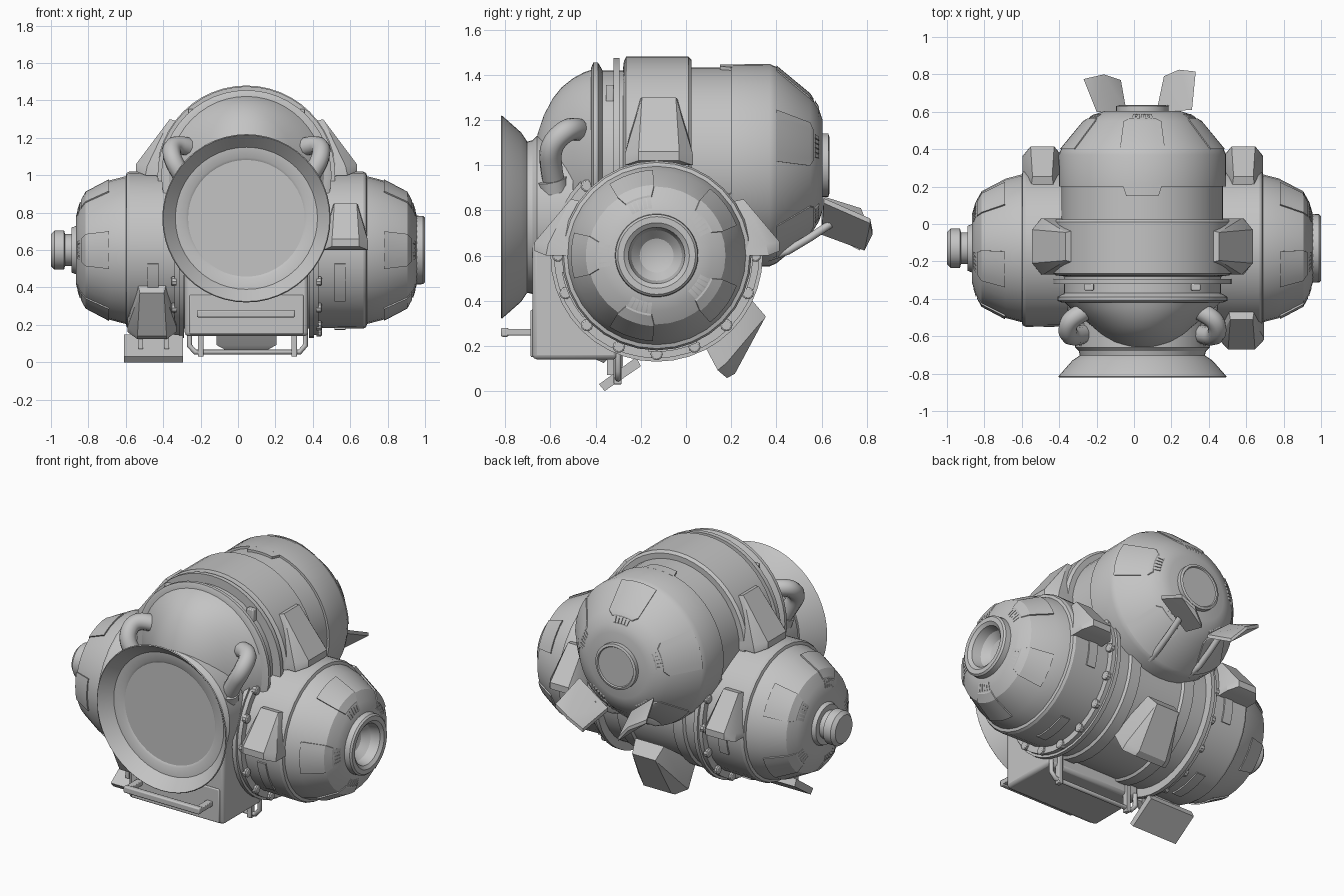
import bpy, bmesh, math
from mathutils import Vector

if "Cube" in bpy.data.objects:
    bpy.data.objects.remove(bpy.data.objects["Cube"])

grey = bpy.data.materials.new("hull_grey")
grey.diffuse_color = (0.55, 0.55, 0.55, 1)
grey.use_nodes = True
grey.node_tree.nodes["Principled BSDF"].inputs["Base Color"].default_value = grey.diffuse_color

MAIN = ('Y', 0.045, 1.0)    # long hull axis: centre x, z
POD = ('X', -0.13, 0.6)     # cross hull axis: centre y, z
PORT = ('Y', 0.045, 0.77)   # porthole axis


def finish(bm, name, bevel=0.0):
    bmesh.ops.recalc_face_normals(bm, faces=bm.faces)
    me = bpy.data.meshes.new(name)
    bm.to_mesh(me)
    bm.free()
    me.materials.append(grey)
    ob = bpy.data.objects.new(name, me)
    bpy.context.collection.objects.link(ob)
    if bevel:
        m = ob.modifiers.new("edge", 'BEVEL')
        m.width, m.segments = bevel, 2
    return ob


def place(axis, a, u, v, ang):
    """a along the axis, u radial, v tangential, turned by ang."""
    c, s = math.cos(ang), math.sin(ang)
    p, q = axis[1] + u * c - v * s, axis[2] + u * s + v * c
    return Vector((a, p, q)) if axis[0] == 'X' else Vector((p, a, q))


def lathe(name, axis, prof, n=40):
    bm = bmesh.new()
    rings = []
    for a, r in prof:
        if r < 1e-4:
            rings.append([bm.verts.new(place(axis, a, 0, 0, 0))])
        else:
            rings.append([bm.verts.new(place(axis, a, r, 0, math.tau * i / n)) for i in range(n)])
    for A, B in zip(rings, rings[1:]):
        for i in range(n):
            j = (i + 1) % n
            f = [A[0]] if len(A) == 1 else [A[i], A[j]]
            f += [B[0]] if len(B) == 1 else [B[j], B[i]]
            bm.faces.new(f)
    return finish(bm, name)


def plate(name, axis, prof, ang, half, lift=0.008, n=6):
    """Thin raised sector following a profile; half = half width per row."""
    bm = bmesh.new()
    grid = []
    for d in (-0.01, lift):
        grid.append([[bm.verts.new(place(axis, a, r + d, 0, ang + (2 * i / n - 1) * h / r))
                      for i in range(n + 1)] for (a, r), h in zip(prof, half)])
    lo, hi = grid
    for G in grid:
        for A, B in zip(G, G[1:]):
            for i in range(n):
                bm.faces.new((A[i], A[i + 1], B[i + 1], B[i]))
    for k in (0, -1):
        for i in range(n):
            bm.faces.new((lo[k][i], lo[k][i + 1], hi[k][i + 1], hi[k][i]))
        for i in range(len(prof) - 1):
            bm.faces.new((lo[i][k], lo[i + 1][k], hi[i + 1][k], hi[i][k]))
    return finish(bm, name)


def hull(name, pts, bevel=0.0):
    bm = bmesh.new()
    for p in pts:
        bm.verts.new(p)
    res = bmesh.ops.convex_hull(bm, input=bm.verts)
    junk = [v for v in res["geom_interior"] if isinstance(v, bmesh.types.BMVert)]
    bmesh.ops.delete(bm, geom=junk, context='VERTS')
    bmesh.ops.dissolve_limit(bm, angle_limit=0.01, verts=bm.verts, edges=bm.edges)
    return finish(bm, name, bevel)


def box(name, lo, hi, bevel=0.0):
    return hull(name, [(x, y, z) for x in (lo[0], hi[0]) for y in (lo[1], hi[1])
                       for z in (lo[2], hi[2])], bevel)


def wedge(name, axis, a, R, deg, s, w=0.12, tip=0.27, drop=.05):
    """Buttress: tall at one end, running out along the hull."""
    shape = [(R + .11, .02, .6), (R + .11, .06, .6), (R + .06, 0, 1), (R + .05, .05, 1),
             (R - .1, 0, 1), (R - drop, tip, .5), (R - .14, tip - .02, .62)]
    hull(name, [place(axis, a + k * w * f, u, s * v, math.radians(deg))
                for u, v, f in shape for k in (-1, 1)])


def tube(name, pts, r, kind='NURBS'):
    cu = bpy.data.curves.new(name, 'CURVE')
    cu.dimensions = '3D'
    cu.bevel_depth, cu.bevel_resolution, cu.use_fill_caps = r, 3, True
    sp = cu.splines.new(kind)
    sp.points.add(len(pts) - 1)
    for p, c in zip(sp.points, pts):
        p.co = (*c, 1)
    if kind == 'NURBS':
        sp.use_endpoint_u, sp.order_u, sp.resolution_u = True, 3, 8
    cu.materials.append(grey)
    ob = bpy.data.objects.new(name, cu)
    bpy.context.collection.objects.link(ob)


# Long hull with its bands, tapered rear cap and end disc
lathe("main_hull", MAIN, [(-.42, 0), (-.42, .43), (-.41, .455), (-.39, .455), (-.375, .43),
      (-.37, .42), (-.28, .42), (-.275, .46), (-.265, .48), (.01, .48), (.025, .465),
      (.025, .432), (.2, .432), (.2, .446), (.37, .448), (.40, .435), (.55, .31),
      (.588, .25), (.605, .2), (.605, 0)], 48)
lathe("main_ring", MAIN, [(-.322, .4), (-.322, .475), (-.295, .475), (-.295, .4)], 48)
lathe("rear_disc", MAIN, [(.6, .14), (.63, .14), (.635, .125), (.628, .12), (.628, 0)])
for k in range(3):
    plate("band_tab", MAIN, [(.15, .434), (.21, .434)], math.radians(90 + 120 * k), (.085, .105), .012)
for k in range(5):
    t = math.radians(90 + 72 * k)
    plate("rear_panel", MAIN, [(.40, .434), (.55, .31), (.565, .286)], t, (.12, .10, .07))
    for i in range(-2, 3):
        plate("rear_tooth", MAIN, [(.57, .279), (.588, .25)], t + i * .08, (.008, .008), .01, 1)

# Front dome, narrowing sideways towards its nose
dome = lathe("front_dome", MAIN, [(-.41, .425), (-.45, .412), (-.5, .385), (-.55, .345), (-.59, .295),
             (-.63, .22), (-.655, .145), (-.668, .09), (-.67, 0)], 48)
for v in dome.data.vertices:
    v.co.x = MAIN[1] + (v.co.x - MAIN[1]) * (1 - .25 * min(1, (-.41 - v.co.y) / .15))
for x in (-.24, .33):
    box("ring_clip", (x - .025, -.355, 1.28), (x + .025, -.32, 1.355), .005)

# Cross hull and two end pods
lathe("cross_drum", POD, [(-.34, 0), (-.34, .42), (-.2, .42), (-.19, .435), (-.12, .435), (-.11, .42),
      (.19, .42), (.2, .435), (.27, .435), (.28, .42), (.42, .42), (.42, 0)], 40)
for side, s in (("left", -1), ("right", 1)):
    X = lambda d: .045 + s * d
    cap = [(.645, .395), (.73, .373), (.86, .305), (.893, .245), (.912, .18)]
    end = [(X(.912), 0)] if s < 0 else [(X(.912), .15)]
    lathe(side + "_pod", POD, [(X(.3), 0), (X(.3), .415), (X(.625), .42), (X(.64), .412)]
          + [(X(d), r) for d, r in cap] + end, 32)
    lathe(side + "_flange", POD, [(X(.335), .4), (X(.335), .47), (X(.36), .47), (X(.36), .455),
          (X(.385), .455), (X(.385), .4)], 40)
    for k in range(16):
        c = place(POD, 0, .437, 0, math.tau * k / 16)
        lathe("flange_bolt", ('X', c.y, c.z), [(X(.375), .027), (X(.398), .027), (X(.403), .02),
              (X(.403), 0)], 10)
    for k in range(5):
        t = math.radians(180 + 72 * k)
        plate(side + "_panel", POD, [(X(.735), .371), (X(.86), .305), (X(.885), .26)], t, (.1, .085, .06))
        for i in range(-2, 3):
            plate(side + "_tooth", POD, [(X(.89), .25), (X(.903), .21)], t + i * .09,
                  (.008, .008), .01, 1)
    for k in range(3):
        plate("pod_strip", POD, [(X(.47), .418), (X(.53), .418)], math.radians(205 + 75 * k), (.11, .11))

# Right end socket and left end plug
lathe("right_socket", POD, [(.945, .185), (.99, .182), (1.0, .172), (1.0, .145), (.985, .125),
      (.93, .112), (.89, .075), (.865, 0)])
lathe("left_plug", POD, [(-.865, .13), (-.89, .12), (-.89, .085), (-.925, .085), (-.93, .105),
      (-.98, .105), (-1.0, .085), (-1.0, 0)])

# Buttresses on the hulls
wedge("upper_buttress_right", MAIN, -.12, .48, 0, 1, .15, .30, .07)
wedge("upper_buttress_left", MAIN, -.12, .48, 180, -1, .15, .30, .07)
wedge("front_buttress", POD, .575, .43, 180, -1, .12, .25)
wedge("rear_buttress_right", POD, .585, .435, 0, 1, .105, .25)
wedge("rear_buttress_left", POD, -.49, .435, 0, 1, .105, .25)
wedge("lower_buttress_left", POD, -.46, .42, 246, -1, .13)
wedge("belly_buttress", POD, .045, .515, -62, 1, .16, .30)

# Tilted foot plate
hull("foot_plate", [(x, y, z) for x in (-.61, -.295) for y, z in
                    ((-.385, .03), (-.36, 0), (-.2, .11), (-.22, .15))])
for x in (-.52, -.38):
    box("foot_hinge", (x - .012, -.35, .07), (x + .012, -.28, .2))

# Front housing and porthole
box("front_housing", (-.285, -.68, .14), (.375, -.3, .82), .02)
box("housing_sill", (-.26, -.688, .15), (.35, -.67, .36), .006)
lathe("porthole_neck", PORT, [(-.5, .36), (-.66, .36), (-.68, .34), (-.70, .335), (-.74, .345)], 48)
lathe("porthole_cone", PORT, [(-.70, .33), (-.73, .375), (-.815, .45), (-.82, .445), (-.748, .38),
      (-.743, .325), (-.735, .312), (-.735, 0)], 48)

# Front grip and lower rail
box("front_grip", (-.22, -.82, .24), (.305, -.785, .28), .008)
for x in (-.20, .285):
    box("grip_arm", (x - .02, -.80, .245), (x + .02, -.66, .275), .004)
tube("lower_rail", [(-.26, -.3, .17), (-.26, -.3, .09), (-.23, -.3, .055), (.33, -.3, .055),
                    (.36, -.3, .09), (.36, -.3, .17)], .014, 'POLY')
for x in (-.2, .3):
    box("rail_bracket", (x - .015, -.32, .03), (x + .015, -.285, .25), .004)

# Tail flap outlines, left then right, opened to different degrees
flaps = {-1: [(.085, .60, .72), (.245, .60, .85), (.315, .775, .795), (.205, .80, .73), (.115, .77, .63)],
         1: [(.075, .60, .70), (.265, .61, .84), (.285, .815, .75), (.195, .825, .70), (.115, .79, .63)]}
for s in (-1, 1):
    M = lambda x, y, z: (.045 + s * x, y, z)
    # Bent side pipes with end collars
    tube("side_pipe", [M(.2, -.40, 1.10), M(.30, -.46, 1.155), M(.40, -.52, 1.165),
                       M(.40, -.60, 1.09), M(.34, -.60, .99), M(.29, -.58, .9)], .05)
    tube("pipe_collar_top", [M(.25, -.43, 1.125), M(.29, -.455, 1.145)], .07, 'POLY')
    tube("pipe_collar_low", [M(.30, -.595, .94), M(.285, -.585, .89)], .07, 'POLY')
    # Open tail flaps on arms
    hull("tail_flap", [M(x, y, z + d) for x, y, z in flaps[s] for d in (-.008, .014)])
    tube("flap_arm", [M(.14, .36, .59), M(.15, .45, .62), M(.15, .55, .68), M(.15, .64, .74)],
         .018, 'POLY')

# Smooth curved surfaces, keep edges sharp
for ob in list(bpy.context.scene.objects):
    if ob.type == 'MESH':
        ob.select_set(True)
        bpy.context.view_layer.objects.active = ob
bpy.ops.object.shade_smooth_by_angle(angle=math.radians(28))
